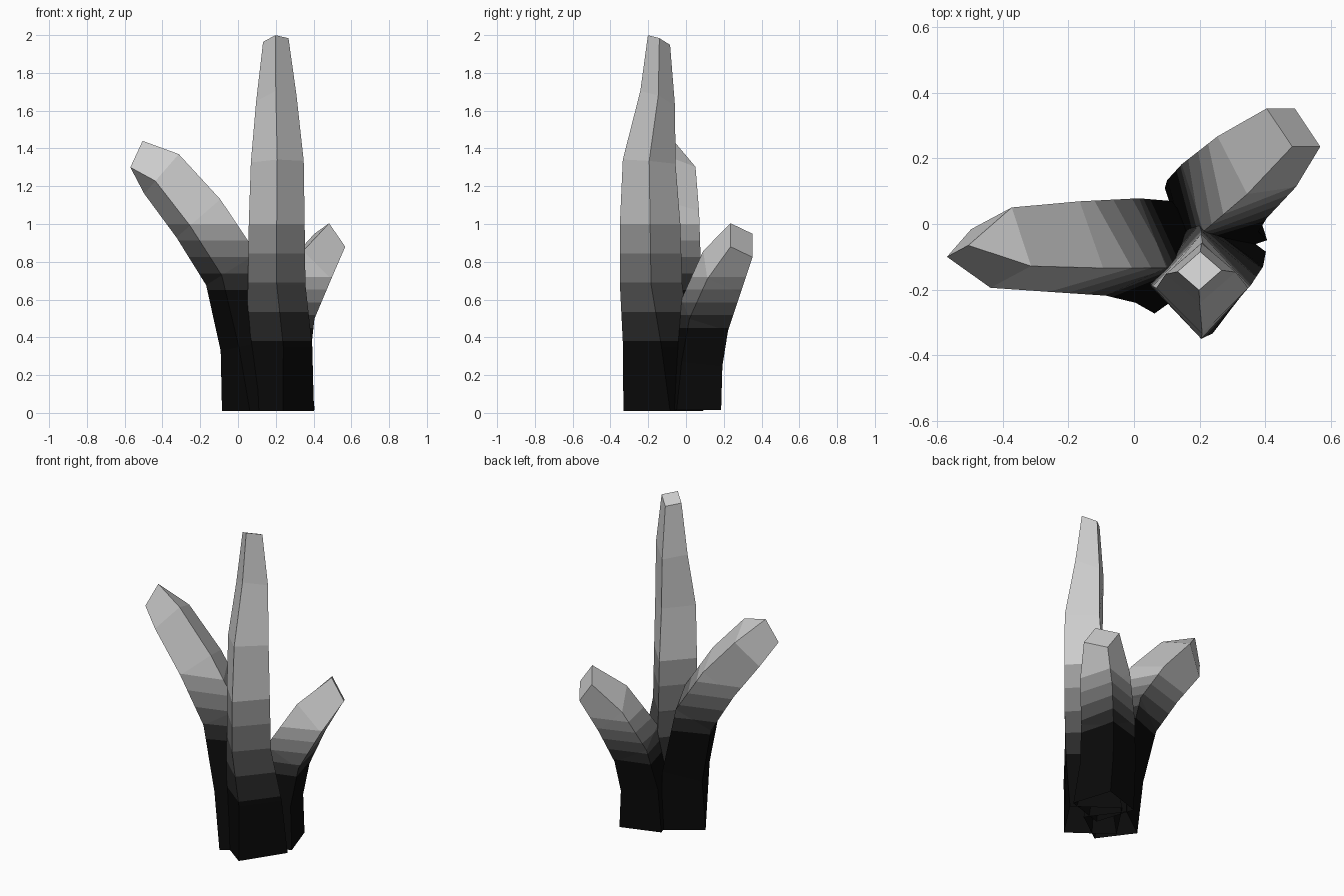
import bpy, bmesh
from math import radians
from mathutils import Matrix, Vector

if "Cube" in bpy.data.objects:
    bpy.data.objects.remove(bpy.data.objects["Cube"])


def rot(deg, axis):
    return Matrix.Rotation(radians(deg), 4, axis)


# Shades running from the black root to the grey tip
shades = []
for i in range(6):
    m = bpy.data.materials.new("shade_%d" % i)
    g = 0.003 + 0.5 * (i / 5) ** 2
    m.diffuse_color = (g, g, g, 1)
    m.use_nodes = True
    m.node_tree.nodes["Principled BSDF"].inputs["Base Color"].default_value = m.diffuse_color
    shades.append(m)


def shard(name, azimuth, rings, fade, ridge=None):
    """Four-sided loft. ring = x, y, z, half diagonals a and b, tilt, heading."""
    bm = bmesh.new()
    loops = []
    for x, y, z, a, b, tilt, head in rings:
        mat = (Matrix.Translation((x, y, z)) @ rot(azimuth, 'Z')
               @ rot(tilt, 'Y') @ rot(head - azimuth, 'Z'))
        loops.append([bm.verts.new(mat @ Vector(p)) for p in
                      ((a, 0, 0), (0, b, 0), (-a, 0, 0), (0, -b, 0))])
    for lo, hi in zip(loops, loops[1:]):
        for i in range(4):
            j = (i + 1) % 4
            bm.faces.new((lo[i], lo[j], hi[j], hi[i]))
    top = loops[-1]
    if ridge:
        # chisel tip ending in a short ridge
        low, high = [bm.verts.new(p) for p in ridge]
        bm.faces.new((top[0], top[1], low))
        bm.faces.new((top[1], top[2], high, low))
        bm.faces.new((top[2], top[3], high))
        bm.faces.new((top[3], top[0], low, high))
    else:
        bm.faces.new(top)
    # cut into height bands so the shade can fade
    z0, z1 = fade
    for i in range(5):
        geom = bm.verts[:] + bm.edges[:] + bm.faces[:]
        bmesh.ops.bisect_plane(bm, geom=geom, dist=1e-5, plane_no=(0, 0, 1),
                               plane_co=(0, 0, z0 + (z1 - z0) * i / 4))
    for f in bm.faces:
        t = (f.calc_center_median().z - z0) / (z1 - z0)
        f.material_index = max(0, min(5, int(t * 4 + 1)))
        f.smooth = False
    bm.normal_update()
    me = bpy.data.meshes.new(name)
    bm.to_mesh(me)
    bm.free()
    for m in shades:
        me.materials.append(m)
    ob = bpy.data.objects.new(name, me)
    bpy.context.collection.objects.link(ob)
    return ob


# Tall upright shard
shard("tall_shard", 110, [
    (.20, -.12, .01, .205, .215, 0, 10),
    (.215, -.155, .35, .18, .18, 0, 8),
    (.205, -.185, .68, .152, .165, 0, 0),
    (.205, -.19, 1.0, .148, .16, 0, 0),
    (.208, -.195, 1.33, .14, .14, 5, 0),
    (.203, -.15, 1.665, .108, .10, 25, 0),
    (.20, -.143, 1.974, .068, .064, 25, 0)], (.38, 1.0))

# Left leaning shard with a chisel tip
shard("left_shard", 180, [
    (.09, -.10, .01, .177, .175, 0, 171),
    (.06, -.085, .36, .165, .165, 12, 160),
    (-.035, -.07, .76, .17, .16, 32, 158),
    (-.21, -.069, 1.03, .167, .15, 41, 157),
    (-.405, -.072, 1.265, .15, .132, 49, 158)], (.65, 1.0),
    ridge=((-.57, -.10, 1.30), (-.505, -.065, 1.44)))

# Short shard leaning to the back right
shard("right_shard", 45, [
    (.25, .03, .015, .175, .175, 0, 63),
    (.24, .055, .28, .16, .16, 12, 61),
    (.275, .10, .52, .162, .155, 33, 60),
    (.374, .19, .746, .152, .147, 51, 64),
    (.486, .294, .914, .107, .106, 64, 66)], (.45, .72))
